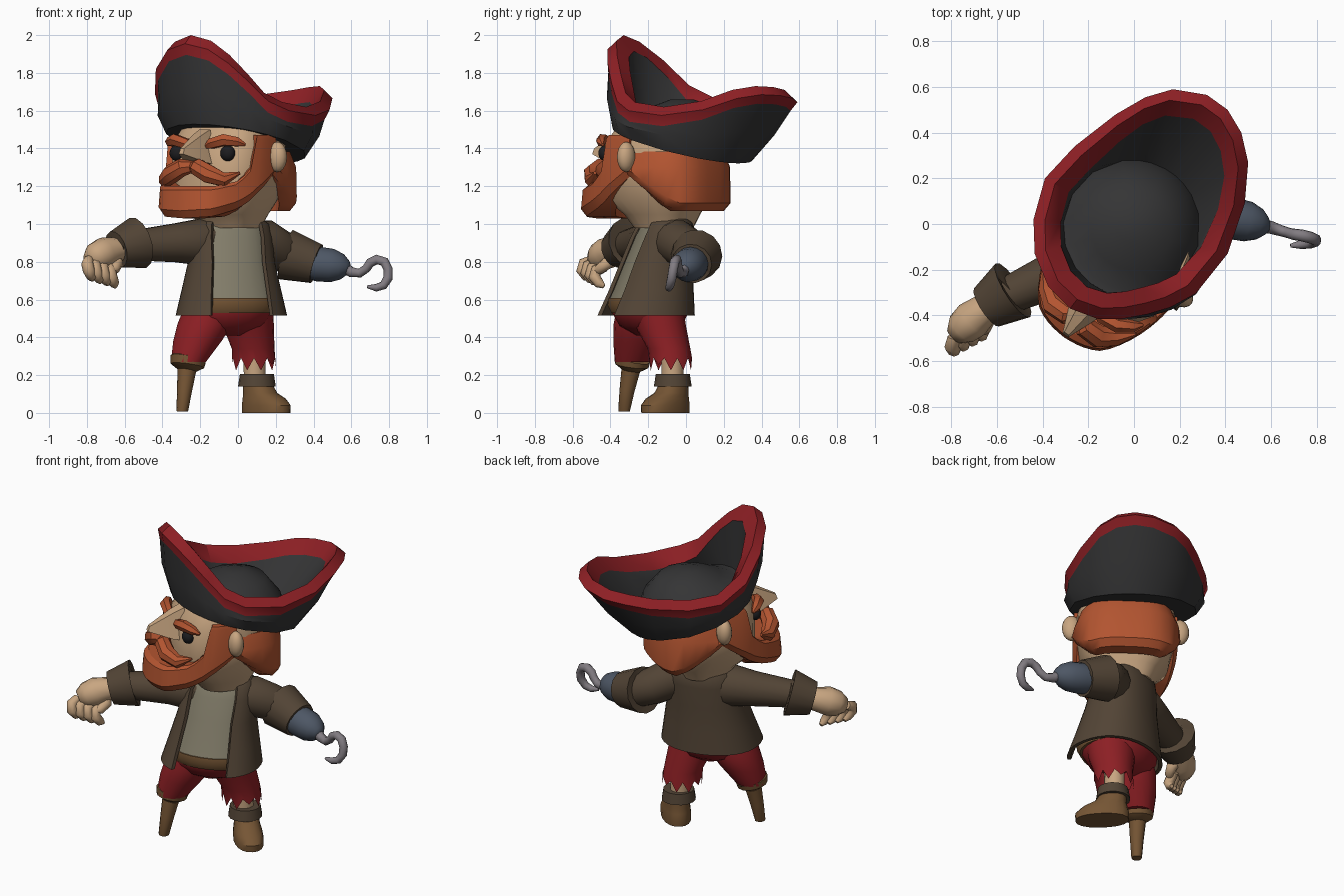
import bpy, bmesh, math
from mathutils import Vector, Matrix

def mat(name, r, g, b):
    m = bpy.data.materials.new(name)
    m.diffuse_color = (r, g, b, 1)
    return m

FELT = mat("dark felt", .035, .035, .036)
RED = mat("red cloth", .27, .014, .018)
HAIR = mat("orange hair", .45, .09, .03)
SKIN = mat("skin", .58, .38, .22)
COAT = mat("brown coat", .085, .058, .036)
SHIRT = mat("shirt", .22, .20, .14)
LEATHER = mat("leather", .18, .092, .035)
STEEL = mat("blue steel", .075, .095, .13)
METAL = mat("grey metal", .22, .20, .22)
BLACK = mat("eye black", .012, .012, .014)
I = Matrix.Identity(4)
# Head is turned to its right, torso to its left
HEAD = Matrix.Translation((-.06, -.15, 0)) @ Matrix.Rotation(math.radians(-35.5), 4, 'Z')

def finish(name, bm, mats, angle=40):
    bmesh.ops.recalc_face_normals(bm, faces=bm.faces)
    me = bpy.data.meshes.new(name)
    bm.to_mesh(me)
    bm.free()
    for m in mats:
        me.materials.append(m)
    for p in me.polygons:
        p.use_smooth = True
    me.set_sharp_from_angle(angle=math.radians(angle))
    ob = bpy.data.objects.new(name, me)
    bpy.context.collection.objects.link(ob)
    return ob

def loft(name, rings, *mats, xf=I, caps=(True, True), slots=None, angle=40):
    """Skin a row of closed rings; slots gives the material of each strip."""
    bm = bmesh.new()
    vs = [[bm.verts.new(xf @ Vector(p)) for p in r] for r in rings]
    n = len(vs[0])
    for k in range(len(vs) - 1):
        for i in range(n):
            j = (i + 1) % n
            f = bm.faces.new((vs[k][i], vs[k][j], vs[k + 1][j], vs[k + 1][i]))
            f.material_index = slots[k] if slots else 0
    for on, r in zip(caps, (vs[0], vs[-1])):
        if on:
            bm.faces.new(r)
    return finish(name, bm, mats, angle)

def oval(a, hw, hd, e=2.0):
    """Superellipse point at angle a, with a = 0 at the front (-y)."""
    s, c = math.sin(a), math.cos(a)
    k = (abs(s) ** e + abs(c) ** e) ** (-1 / e)
    return hw * s * k, -hd * c * k

def ring(z, cx, cy, hw, hd, e=2.0, n=20, yaw=0):
    t = math.radians(yaw)
    pts = [oval(math.tau * i / n, hw, hd, e) for i in range(n)]
    return [(cx + x * math.cos(t) - y * math.sin(t), cy + x * math.sin(t) + y * math.cos(t), z) for x, y in pts]

def tube(name, pts, radii, m, n=12, xf=I, angle=40):
    pts = [Vector(p) for p in pts]
    rings, q, old = [], None, None
    for i, (p, r) in enumerate(zip(pts, radii)):
        t = (pts[min(i + 1, len(pts) - 1)] - pts[max(i - 1, 0)]).normalized()
        q = old.rotation_difference(t) @ q if old else t.to_track_quat('Z', 'Y')
        old = t
        rings.append([p + q @ Vector((r * math.cos(math.tau * k / n), r * math.sin(math.tau * k / n), 0))
                      for k in range(n)])
    return loft(name, rings, m, xf=xf, angle=angle)

def ball(name, loc, scale, m, xf=I):
    bm = bmesh.new()
    bmesh.ops.create_uvsphere(bm, u_segments=16, v_segments=10, radius=1,
                              matrix=xf @ Matrix.Translation(loc) @ Matrix.Diagonal((*scale, 1)))
    return finish(name, bm, [m], 60)

# Hat: outer edge of the brim, then walls, red trim and crown derived from it
rim = [(.17, .59, 1.645), (.32, .565, 1.665), (.41, .50, 1.68), (.47, .40, 1.685), (.50, .27, 1.665),
       (.485, .09, 1.605), (.41, -.13, 1.575), (.27, -.305, 1.60), (.16, -.365, 1.65), (.06, -.395, 1.75),
       (-.05, -.415, 1.85), (-.16, -.415, 1.925), (-.28, -.37, 1.955), (-.375, -.275, 1.92), (-.435, -.13, 1.82),
       (-.44, .02, 1.69), (-.39, .2, 1.61), (-.26, .34, 1.59), (-.08, .48, 1.605), (.05, .555, 1.63)]
mid, up = Vector((-.01, -.02, 0)), Vector((0, 0, 1))
levels = [[] for _ in range(10)]
for p in rim:
    R = Vector(p)
    d = Vector((R.x - mid.x, R.y - mid.y, 0)).normalized()
    tilt = .28 * d.dot(Vector((-.58, -.81, 0)))
    B = mid + d * .372 + up * (1.425 + .372 * tilt)
    row = [B, B.lerp(R, .45) + d * .018, R.lerp(B, .06 / (R - B).length), R,
           R - d * .05 + up * .045, R - d * .12 - up * .04, mid + d * .30 + up * (B.z + .06),
           mid + d * .27 + up * (1.54 + .15 * tilt), mid + d * .18 + up * 1.615, mid + d * .06 + up * 1.66]
    for lv, v in zip(levels, row):
        lv.append(v)
loft("hat", levels, FELT, RED, slots=[0, 0, 1, 1, 1, 0, 0, 0, 0], angle=35)

# Head
loft("head", [ring(z, 0, y, w, d, 2.8, 24) for z, y, w, d in
              [(.98, .04, .15, .14), (1.05, .03, .19, .18), (1.13, .0, .25, .25), (1.25, .02, .28, .265),
               (1.42, .02, .285, .265), (1.52, .06, .25, .23)]], SKIN, xf=HEAD)
loft("nose", [[(-.085, -.20, 1.31), (.085, -.20, 1.31), (.035, -.20, 1.50), (-.035, -.20, 1.50)],
              [(-.07, -.28, 1.325), (.07, -.28, 1.325), (.03, -.27, 1.47), (-.03, -.27, 1.47)],
              [(-.015, -.415, 1.37), (.015, -.415, 1.37), (.012, -.405, 1.40), (-.012, -.405, 1.40)]],
     SKIN, xf=HEAD, angle=25)

# Hair at the back: each station is a vertical section at one angle
def section(a, rows, e=3.0):
    return [(*oval(a, w, d, e), z) for w, d, z in rows]

hair = []
for i in range(19):
    a = math.radians(88 + 184 * i / 18)
    low = 1.28 - .21 * min(1, (1 - abs(i - 9) / 9) * 1.9)
    hair.append(section(a, [(.29, .33, low), (.315, .365, low + .04), (.31, .365, 1.30), (.28, .335, 1.385),
                            (.25, .25, 1.385), (.25, .25, low)]))
loft("hair", hair, HAIR, xf=HEAD)

# Beard with sideburns
def lerp_table(x, table):
    for (x0, *u), (x1, *v) in zip(table, table[1:]):
        if x <= x1:
            t = (x - x0) / (x1 - x0)
            return [p + (q - p) * t for p, q in zip(u, v)]
    return table[-1][1:]

jaw = [(0, 1.03, 1.20, .425), (32, 1.04, 1.20, .415), (50, 1.08, 1.23, .36), (60, 1.12, 1.30, .33),
       (66, 1.15, 1.47, .315), (96, 1.26, 1.47, .31)]
beard = []
for deg in range(-96, 97, 6):
    lo, hi, d = lerp_table(abs(deg), jaw)
    beard.append(section(math.radians(deg), [(.28, d - .03, lo), (.305, d, lo + .04), (.30, d - .01, hi - .02),
                                             (.295, d - .04, hi), (.22, .2, hi), (.22, .2, lo)], 2.6))
loft("beard", beard, HAIR, xf=HEAD, angle=30)

for side, s in (("left", 1), ("right", -1)):
    tube(side + "_moustache", [(0, -.30, 1.305), (s * .05, -.335, 1.30), (s * .12, -.335, 1.265), (s * .19, -.29, 1.235),
                               (s * .25, -.23, 1.27)], [.03, .048, .052, .04, .008], HAIR, 8, HEAD)
    tube(side + "_eyebrow", [(s * .045, -.25, 1.41), (s * .08, -.255, 1.425), (s * .16, -.245, 1.445),
                             (s * .22, -.21, 1.435), (s * .25, -.18, 1.42)], [.012, .03, .034, .027, .008], HAIR, 6, HEAD)
    ball(side + "_eye", (s * .165, -.222, 1.375), (.042, .035, .042), BLACK, HEAD)
    ball(side + "_ear", (s * .315, .02, 1.355), (.055, .045, .08), SKIN, HEAD)

# Torso: shirt, belt, open coat
YAW = 15
body = [(.515, -.215, .295, .255), (.65, -.188, .264, .222), (.80, -.16, .23, .19),
        (.93, -.13, .22, .165), (1.0, -.115, .20, .145), (1.04, -.11, .15, .11)]
loft("shirt", [ring(z, -.035, y, w - .027, d - .032, 2.2, 24, YAW) for z, y, w, d in
               [(.595, -.2, .275, .235)] + body[1:]], SHIRT)
loft("belt", [ring(z, -.035, -.2, w, w - .045, 2.2, 24, YAW) for z, w in ((.53, .235), (.57, .255), (.607, .25))], LEATHER)
coat_xf = Matrix.Rotation(math.radians(YAW), 4, 'Z')
coat = []
for i in range(29):
    outer, inner = [], []
    for k, (z, y, w, d) in enumerate(body):
        gap = math.radians(34 + 2 * k)
        a = gap + (math.tau - 2 * gap) * i / 28
        base = Vector((-.035, y, z))
        outer.append(coat_xf @ Vector((*oval(a, w, d, 2.2), 0)) + base)
        inner.append(coat_xf @ Vector((*oval(a, w - .022, d - .022, 2.2), 0)) + base)
    coat.append(outer + inner[::-1])
loft("coat", coat, COAT)

# Sleeves and cuffs, wide end of each cuff towards the elbow
tube("right_sleeve", [(-.08, -.13, .90), (-.19, -.165, .905), (-.33, -.215, .90), (-.58, -.325, .885)],
     [.10, .128, .105, .078], COAT, 14)
tube("right_cuff", [(-.535, -.295, .90), (-.53, -.29, .90), (-.645, -.365, .865), (-.64, -.362, .865)],
     [.07, .14, .10, .07], COAT, 14)
tube("left_sleeve", [(.05, -.09, .91), (.14, -.05, .905), (.22, .02, .86), (.29, .055, .83), (.38, .04, .80)],
     [.10, .12, .11, .10, .085], COAT, 14)
tube("left_cuff", [(.265, .055, .835), (.255, .056, .838), (.415, .03, .79), (.41, .03, .79)],
     [.08, .138, .108, .07], COAT, 14)

# Hand: palm, curled fingers, thumb
tube("palm", [(-.60, -.34, .875), (-.655, -.375, .86), (-.71, -.42, .845), (-.755, -.46, .825), (-.785, -.49, .81)],
     [.065, .07, .085, .075, .045], SKIN, 12, angle=60)
for i in range(4):
    k = Vector((-.79 + .04 * i, -.495 + .022 * i, .81 - .012 * i))
    tube("finger_%d" % (i + 1), [k, k + Vector((-.008, -.045, -.02)), k + Vector((.0, -.055, -.055)),
                                 k + Vector((.015, -.03, -.09)), k + Vector((.02, -.005, -.105))],
         [.026, .032, .032, .027, .012], SKIN, 8, angle=60)
tube("thumb", [(-.655, -.40, .82), (-.64, -.42, .79), (-.655, -.46, .76), (-.68, -.49, .75)],
     [.035, .034, .028, .012], SKIN, 8, angle=60)

# Hook
tube("hook_base", [(.36, .04, .80), (.43, .025, .787), (.50, .01, .78), (.55, -.002, .773), (.58, -.01, .768), (.592, -.012, .766)],
     [.088, .092, .088, .068, .04, .02], STEEL, 16, angle=60)
tube("hook", [(.57, -.01, .765), (.60, -.015, .745), (.645, -.03, .74), (.68, -.04, .765), (.70, -.045, .795), (.735, -.05, .812),
              (.775, -.06, .80), (.795, -.068, .76), (.795, -.075, .715), (.77, -.085, .675), (.73, -.09, .662), (.685, -.095, .668)],
     [.03, .028, .024, .023, .025, .026, .026, .025, .025, .023, .02, .008], METAL, 10, angle=60)

# Trousers: hips, peg side, ragged side
loft("trouser_hips", [ring(z, x, y, w, d, 2.3, 20, YAW) for z, x, y, w, d in
                      [(.41, -.05, -.18, .07, .08), (.46, -.05, -.185, .19, .16), (.53, -.05, -.19, .235, .195),
                       (.58, -.04, -.19, .235, .195)]], RED)
loft("right_trouser_leg", [ring(z, x, y, r, r, 2, 18) for z, x, y, r in
                           [(.56, -.145, -.225, .14), (.47, -.175, -.235, .148), (.38, -.215, -.255, .13),
                            (.27, -.262, -.283, .094)]], RED)
ragged = [(x, y, .225 + .03 * (i % 3 == 0) if i % 2 else .29)
          for i, (x, y, _) in enumerate(ring(0, .085, -.08, .118, .112, 2, 20))]
loft("left_trouser_leg", [ring(z, x, y, r, r, 2, 20) for z, x, y, r in
                          [(.56, .04, -.16, .145), (.46, .055, -.135, .135), (.34, .08, -.09, .113)]] + [ragged],
     RED, caps=(True, False))

# Peg leg
tube("peg_cup", [(-.26, -.28, .29), (-.264, -.284, .285), (-.268, -.288, .25), (-.272, -.292, .225)],
     [.07, .096, .09, .05], LEATHER, 14)
tube("peg", [(-.268, -.288, .25), (-.283, -.312, .12), (-.295, -.328, .012), (-.295, -.328, .008)],
     [.052, .04, .031, .029], LEATHER, 12)

# Boot, toe pointing outwards
tube("shin", [(.085, -.075, .36), (.09, -.07, .15)], [.06, .06], SKIN, 12)
loft("boot", [ring(z, .10 + .707 * o, -.06 - .707 * o, w, l, 2.3, 18, 45) for z, o, l, w in
              [(0, .07, .155, .083), (.04, .07, .157, .085), (.075, .055, .135, .08), (.105, .025, .098, .073),
               (.17, 0, .072, .068)]], LEATHER)
loft("boot_cuff", [ring(z, .10, -.07, r, r, 2, 16) for z, r in
                   [(.14, .07), (.14, .10), (.205, .09), (.205, .06)]], COAT)
